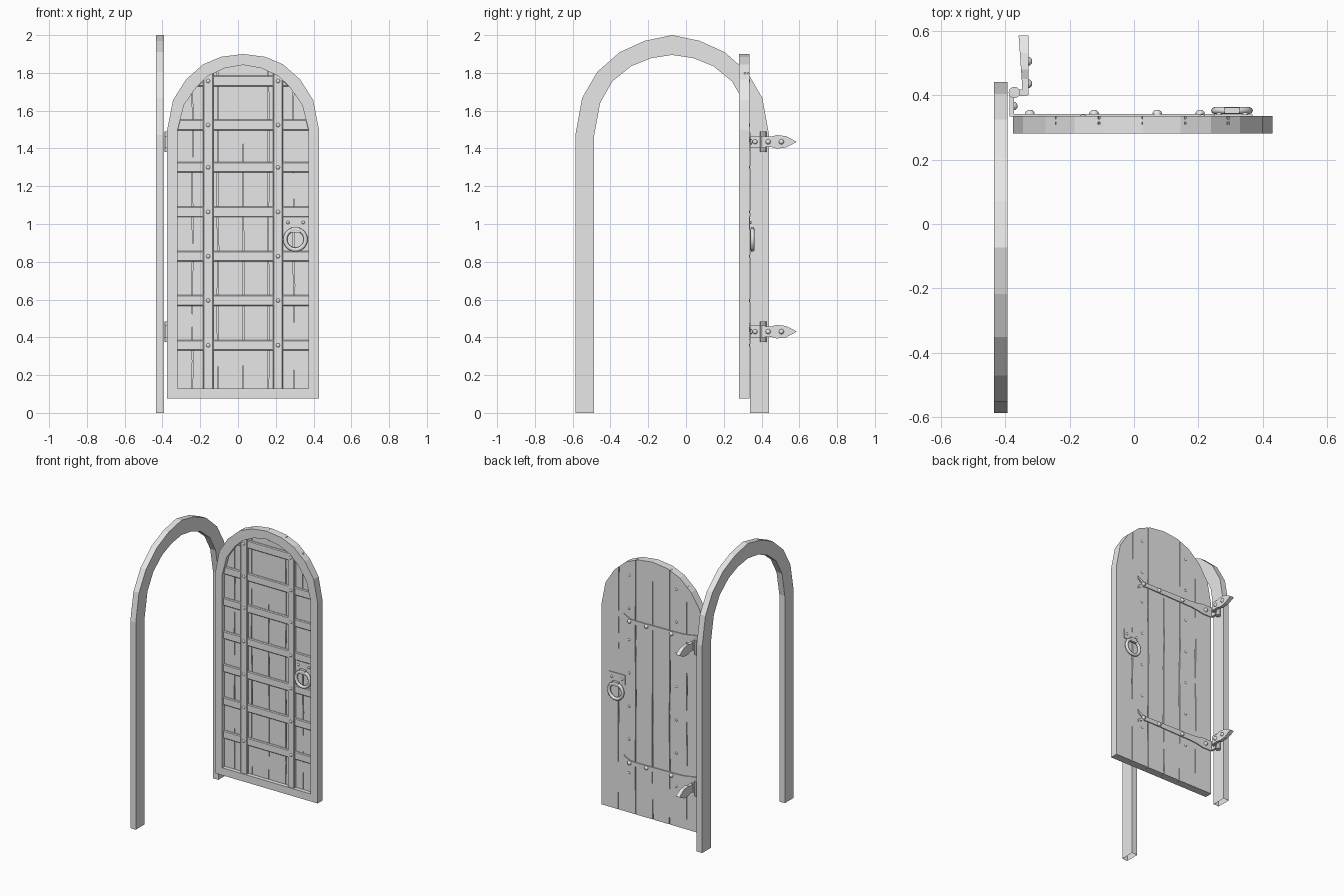
import bpy, bmesh, math, random
from mathutils import Vector

if "Cube" in bpy.data.objects:
    bpy.data.objects.remove(bpy.data.objects["Cube"])

random.seed(4)
mat = bpy.data.materials.new("plain_grey")
mat.diffuse_color = (0.8, 0.8, 0.8, 1)
mat.use_nodes = True
mat.node_tree.nodes["Principled BSDF"].inputs["Base Color"].default_value = mat.diffuse_color


def finish(name, bm, bevel=0.0, smooth=False):
    bmesh.ops.recalc_face_normals(bm, faces=bm.faces[:])
    me = bpy.data.meshes.new(name)
    bm.to_mesh(me)
    bm.free()
    me.materials.append(mat)
    ob = bpy.data.objects.new(name, me)
    bpy.context.collection.objects.link(ob)
    if bevel:
        m = ob.modifiers.new("bevel", 'BEVEL')
        m.width, m.segments = bevel, 1
    if smooth:
        for p in me.polygons:
            p.use_smooth = True
    return ob


def prism(bm, pts, a, b, axis='y'):
    """Extrude a flat outline from a to b: (x,z) along y, (y,z) along x, (x,y) along z."""
    put = {'y': lambda p, t: (p[0], t, p[1]), 'x': lambda p, t: (t, p[0], p[1]),
           'z': lambda p, t: (p[0], p[1], t)}[axis]
    lo = [bm.verts.new(put(p, a)) for p in pts]
    hi = [bm.verts.new(put(p, b)) for p in pts]
    bm.faces.new(lo)
    bm.faces.new(hi[::-1])
    n = len(pts)
    for i in range(n):
        bm.faces.new((lo[i], hi[i], hi[(i + 1) % n], lo[(i + 1) % n]))


def band(bm, outer, inner, a, b, axis, closed):
    """Bar between two matching outlines."""
    n = len(outer)
    put = (lambda p, t: (p[0], t, p[1])) if axis == 'y' else (lambda p, t: (t, p[0], p[1]))
    V = [[bm.verts.new(put(p, t)) for p in o] for o, t in
         ((outer, a), (outer, b), (inner, b), (inner, a))]
    for i in range(n if closed else n - 1):
        j = (i + 1) % n
        for k in range(4):
            l = (k + 1) % 4
            bm.faces.new((V[k][i], V[l][i], V[l][j], V[k][j]))


def box(bm, x0, x1, y0, y1, z0, z1):
    prism(bm, [(x0, z0), (x1, z0), (x1, z1), (x0, z1)], y0, y1)


def stud(bm, pos, direction, r, h):
    """Low domed nail head."""
    d = Vector(direction)
    q = Vector((0, 0, 1)).rotation_difference(d)
    rings = [[bm.verts.new(Vector(pos) + q @ Vector((r * s * math.cos(i * math.pi / 4),
              r * s * math.sin(i * math.pi / 4), h * t))) for i in range(8)]
             for s, t in ((1, 0), (0.85, 0.55), (0.4, 1))]
    for A, B in zip(rings, rings[1:]):
        for i in range(8):
            bm.faces.new((A[i], A[(i + 1) % 8], B[(i + 1) % 8], B[i]))
    bm.faces.new(rings[-1])


def arch(half, c, bottom):
    """Full outline from left half (offset, z), mirrored about c."""
    left = [(c - w, z) for w, z in half]
    right = [(c + w, z) for w, z in half[-2::-1]]
    return [(c - half[0][0], bottom)] + left + right + [(c + half[0][0], bottom)]


# Door frame
CY, C = -0.073, 0.027
fo = [(0.513, 1.47), (0.477, 1.667), (0.397, 1.805), (0.277, 1.91), (0.144, 1.97), (0, 2.0)]
fi = [(0.413, 1.47), (0.382, 1.64), (0.317, 1.755), (0.217, 1.836), (0.112, 1.878), (0, 1.895)]
bm = bmesh.new()
band(bm, arch(fo, CY, 0), arch(fi, CY, 0), -0.435, -0.392, 'x', False)
finish("door_frame", bm)

# Raised rim round the door front
do = [(0.402, 1.497), (0.371, 1.656), (0.302, 1.765), (0.212, 1.845), (0.117, 1.885), (0, 1.9)]
di = [(0.347, 1.497), (0.313, 1.63), (0.247, 1.725), (0.187, 1.783), (0.097, 1.825), (0, 1.842)]
outer, inner = arch(do, C, 0.075), arch(di, C, 0.128)
bm = bmesh.new()
band(bm, outer, inner, 0.28, 0.308, 'y', True)
finish("door_rim", bm)


def top_z(x):
    w = abs(x - C)
    for (w0, z0), (w1, z1) in zip(do, do[1:]):
        if w1 <= w <= w0:
            return z0 + (z1 - z0) * (w0 - w) / (w0 - w1)
    return 1.497


def inner_w(z):
    for (w0, z0), (w1, z1) in zip(di, di[1:]):
        if z0 <= z <= z1:
            return w0 + (w1 - w0) * (z - z0) / (z1 - z0)
    return di[0][0]


# Planks with narrow uneven gaps, over a thin core
bm = bmesh.new()
prism(bm, outer, 0.317, 0.326)
finish("door_core", bm)
levels = [0.075 + i * 0.2 for i in range(8)]
seams = [[(C + k * 0.134 + random.uniform(-.003, .003), random.choice((0.0003, 0.0025, 0.0035)))
          for _ in range(9)] for k in (-2, -1, 0, 1, 2)]


def side(k, sign):
    if k in (-1, 5):
        x = C + (-0.402 if k < 0 else 0.402)
        return [(x, 0.075), (x, 1.497)]
    xs = [x + sign * g for x, g in seams[k]]
    return list(zip(xs, levels)) + [(xs[8], top_z(xs[8]))]


bm = bmesh.new()
for k in range(6):
    L, R = side(k - 1, 1), side(k, -1)
    mid = [p for p in outer if L[-1][0] + .002 < p[0] < R[-1][0] - .002 and p[1] > 1.4]
    prism(bm, L + mid + R[::-1], 0.308, 0.335)
finish("door_planks", bm)

# Cross bars and upright bars on the front
bar_z = [0.358, 0.595, 0.829, 1.064, 1.30, 1.524, 1.757]
bar_x = (-0.158, 0.212)
bm = bmesh.new()
for z in bar_z:
    a, b = z - 0.028, z + 0.028
    wa, wb = inner_w(a) + .004, inner_w(b) + .004
    prism(bm, [(C - wa, a), (C + wa, a), (C + wb, b), (C - wb, b)], 0.295, 0.312)
finish("cross_bars", bm, 0.005)
bm = bmesh.new()
for x in bar_x:
    z0, z1 = (top_z(x + s * 0.027) - 0.06 for s in (-1, 1))
    prism(bm, [(x - .027, .12), (x + .027, .12), (x + .027, z1), (x - .027, z0)], 0.289, 0.312)
finish("upright_bars", bm, 0.005)

# Nails at the crossings, both sides
bm = bmesh.new()
for x in bar_x:
    for z in bar_z:
        stud(bm, (x, 0.289, z), (0, -1, 0), 0.011, 0.005)
        stud(bm, (x, 0.335, z), (0, 1, 0), 0.009, 0.004)
finish("nails", bm, smooth=True)

# Two hinges: strap on the door, knuckle, pointed leaf
for name, hz in (("lower", 0.43), ("upper", 1.435)):
    half = [(-0.375, .036), (-0.30, .036), (-0.25, .026), (-0.2, .021), (0.16, .015),
            (0.20, .018), (0.235, .034), (0.25, .045), (0.245, .022)]
    pts = ([(x, hz + w) for x, w in half] + [(0.215, hz)]
           + [(x, hz - w) for x, w in half[::-1]])
    bm = bmesh.new()
    prism(bm, pts, 0.334, 0.342)
    finish(name + "_hinge_strap", bm)

    bm = bmesh.new()
    box(bm, -0.386, -0.372, 0.334, 0.40, hz - 0.032, hz + 0.032)
    box(bm, -0.375, -0.33, 0.398, 0.418, hz - 0.032, hz + 0.032)
    prism(bm, [(-0.371 + .018 * math.cos(i * math.pi / 5), .408 + .018 * math.sin(i * math.pi / 5))
               for i in range(10)], hz - 0.054, hz + 0.054, 'z')
    finish(name + "_hinge_knuckle", bm)

    bm = bmesh.new()
    prof = [(.40, .030), (.45, .027), (.48, .036), (.53, .030), (.565, .012)]
    prism(bm, [(y, hz + w) for y, w in prof] + [(.585, hz)]
          + [(y, hz - w) for y, w in prof[::-1]], -0.345, -0.328, 'x')
    for v in bm.verts:                      # back of the leaf thickens to the tip
        if v.co.x < -0.34:
            v.co.x -= (v.co.y - 0.40) * 0.07
    finish(name + "_hinge_leaf", bm)

    bm = bmesh.new()
    for x in (-0.323, -0.124, 0.072, 0.205):
        stud(bm, (x, 0.342, hz), (0, 1, 0), 0.015, 0.012)
    for y in (0.435, 0.505):
        stud(bm, (-0.328, y, hz), (1, 0, 0), 0.014, 0.012)
    stud(bm, (-0.372, 0.366, hz), (1, 0, 0), 0.013, 0.01)
    finish(name + "_hinge_studs", bm, smooth=True)

# Ring handles, front and back
for name, s, face, ring_y in (("front", -1, 0.302, 0.293), ("back", 1, 0.340, 0.352)):
    bm = bmesh.new()
    box(bm, 0.24, 0.368, min(face, face - s * .012), max(face, face - s * .012), 0.972, 1.04)
    box(bm, 0.28, 0.328, ring_y - .009, ring_y + .009, 0.955, 0.985)
    finish(name + "_handle_plate", bm)
    bm = bmesh.new()
    for x in (0.264, 0.345):
        stud(bm, (x, face, 1.008), (0, s, 0), 0.009, 0.006)
    finish(name + "_handle_studs", bm, smooth=True)
    bpy.ops.mesh.primitive_torus_add(major_radius=0.054, minor_radius=0.011, major_segments=24,
                                     minor_segments=8, location=(0.304, ring_y, 0.918),
                                     rotation=(math.pi / 2, 0, 0))
    ring = bpy.context.object
    ring.name = name + "_handle_ring"
    ring.data.materials.append(mat)
    bpy.ops.object.shade_smooth()
